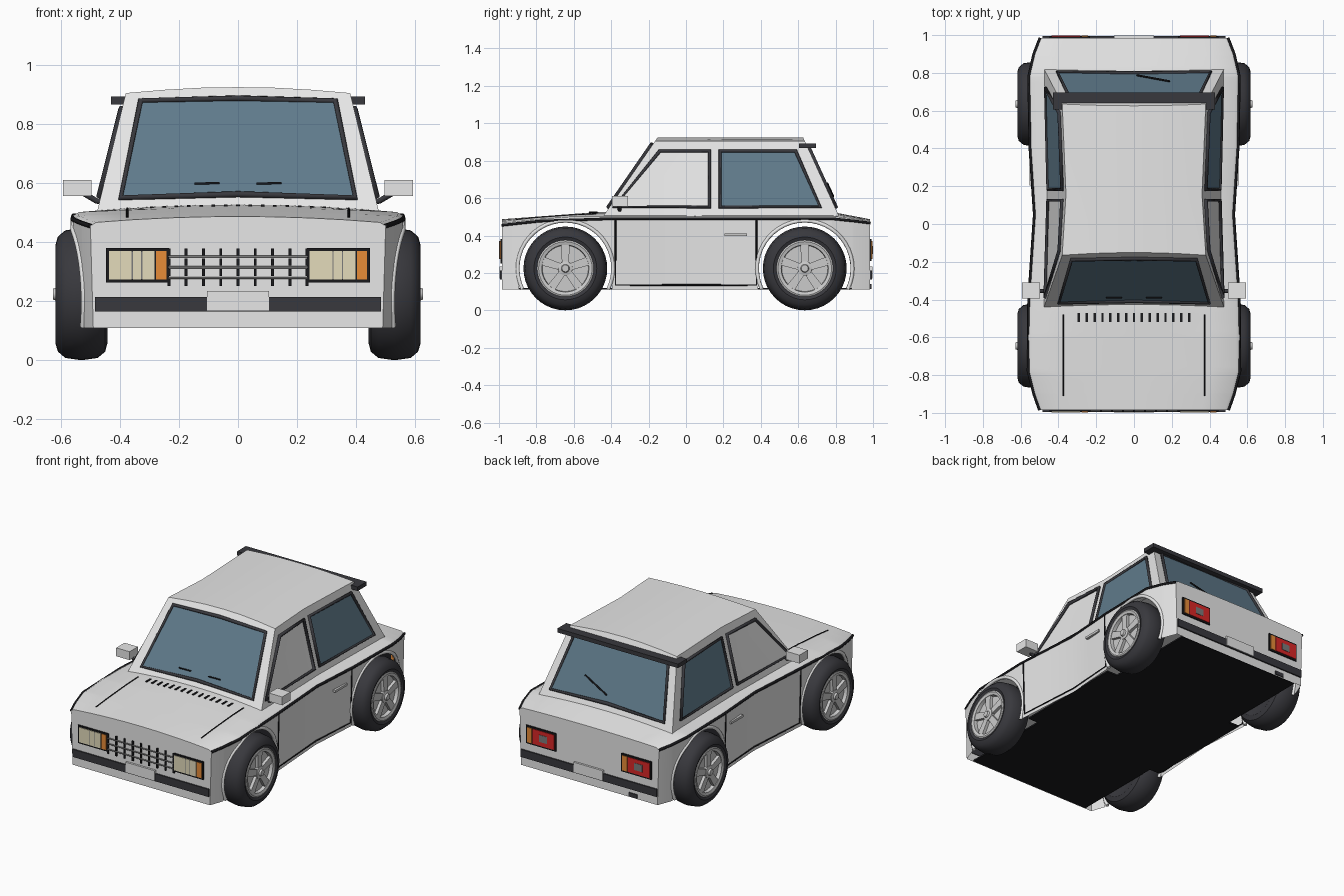
import bpy, bmesh
from math import sin, cos, pi, sqrt

if "Cube" in bpy.data.objects:
    bpy.data.objects.remove(bpy.data.objects["Cube"])


def material(name, r, g, b):
    m = bpy.data.materials.new(name)
    m.use_nodes = True
    m.diffuse_color = (r, g, b, 1)
    m.node_tree.nodes["Principled BSDF"].inputs["Base Color"].default_value = (r, g, b, 1)
    return m


PAINT = material("light grey paint", .8, .8, .8)
TRIM = material("dark trim", .04, .04, .047)
BLACK = material("black", .01, .01, .012)
GLASS = material("blue glass", .117, .197, .26)
CREAM = material("cream lamp", .77, .71, .5)
ORANGE = material("orange lamp", .82, .27, .04)
RED = material("red lamp", .7, .02, .02)
ALLOY = material("alloy", .6, .6, .6)
STEEL = material("dark steel", .2, .2, .2)


# ---- helpers ----
def add(name, data, mat):
    ob = bpy.data.objects.new(name, data)
    bpy.context.collection.objects.link(ob)
    data.materials.append(mat)
    return ob


def mesh(name, verts, faces, mat, smooth=False):
    bm = bmesh.new()
    vs = [bm.verts.new(v) for v in verts]
    for f in faces:
        bm.faces.new([vs[i] for i in f])
    bmesh.ops.recalc_face_normals(bm, faces=bm.faces)
    me = bpy.data.meshes.new(name)
    bm.to_mesh(me)
    bm.free()
    ob = add(name, me, mat)
    if smooth:
        bpy.ops.object.select_all(action='DESELECT')
        ob.select_set(True)
        bpy.context.view_layer.objects.active = ob
        bpy.ops.object.shade_smooth_by_angle(angle=.6)
    return ob


def loft(name, rows, mat, closed=False, caps=False, smooth=True):
    n = len(rows[0])
    verts = [p for row in rows for p in row]
    faces = [(r * n + i, r * n + (i + 1) % n, (r + 1) * n + (i + 1) % n, (r + 1) * n + i)
             for r in range(len(rows) - 1) for i in range(n if closed else n - 1)]
    if caps:
        faces += [tuple(range(n)), tuple(range(len(verts) - n, len(verts)))]
    return mesh(name, verts, faces, mat, smooth)


def box(name, x, y, z, mat):
    low, high = [[(px, py, pz) for px, py in
                  ((x[0], y[0]), (x[1], y[0]), (x[1], y[1]), (x[0], y[1]))] for pz in z]
    return loft(name, [low, high], mat, True, True, False)


def tube(name, points, radius, mat, cyclic=False):
    cu = bpy.data.curves.new(name, 'CURVE')
    cu.dimensions = '3D'
    cu.bevel_depth = radius
    cu.bevel_resolution = 1
    cu.use_fill_caps = True
    sp = cu.splines.new('POLY')
    sp.points.add(len(points) - 1)
    for p, co in zip(sp.points, points):
        p.co = (*co, 1)
    sp.use_cyclic_u = cyclic
    return add(name, cu, mat)


def lathe(name, profile, yc, zc, mat, seg=40):
    rows = [[(x, yc + r * cos(2 * pi * k / seg), zc + r * sin(2 * pi * k / seg))
             for k in range(seg)] for x, r in profile]
    return loft(name, rows, mat, True, True)


def lerp(a, b, t):
    return a + (b - a) * t


def table(t, y):
    for (a, u), (b, v) in zip(t, t[1:]):
        if y <= b:
            return lerp(u, v, (y - a) / (b - a))
    return t[-1][1]


# ---- body shell ----
END, FLOOR, ARCH, AXLES, HUB = .985, .11, .247, (-.645, .635), .224
WIDTH = [(-END, .5), (-.9, .53), (-.78, .56), (-.4, .557), (.05, .527), (.4, .55), (.78, .557), (.9, .53), (END, .497)]
BELT = [(-END, .455), (-.8, .476), (-.6, .49), (.8, .49), (END, .467)]
CROWN = [(-END, .487), (-.45, .527), (.8, .522), (END, .487)]


def side_x(y, z):
    return table(WIDTH, y) - .01 * (table(BELT, y) - z) / .35


def hood_z(x, y):
    edge = table(BELT, y) + .012
    return edge + (table(CROWN, y) - edge) * (1 - (x / (table(WIDTH, y) - .02)) ** 2)


def lower_z(y):
    for yc in AXLES:
        if abs(y - yc) < ARCH + .0005:
            return HUB + sqrt(max(0, ARCH ** 2 - (y - yc) ** 2))
    return FLOOR


stations = [p[0] for p in WIDTH] + [-.6, -.2, .2]
for yc in AXLES:
    stations += [yc + ARCH * cos(k * pi / 20) for k in range(21)] + [yc - ARCH - .002, yc + ARCH + .002]
rows = []
for y in sorted(set(stations)):
    w, zb = table(WIDTH, y), lower_z(y)
    half = [(side_x(y, zb), zb), (w, table(BELT, y))]
    half += [((w - .02) * f, hood_z((w - .02) * f, y)) for f in (1, .75, .5, .25)]
    row = half + [(0, table(CROWN, y))] + [(-x, z) for x, z in reversed(half)]
    rows.append([(x, y, z) for x, z in row])
loft("body_shell", rows, PAINT, caps=True)
box("floor", (-.44, .44), (-END + .005, END - .005), (FLOOR, FLOOR + .01), BLACK)
box("floor_middle", (-.515, .515), (-.375, .365), (FLOOR, FLOOR + .01), BLACK)

# ---- cabin ----
Z0, Z1 = .5, .905
BOTTOM = [(-.445, .478), (.155, .462), (.82, .476)]
TOP = [(-.165, .38), (.155, .36), (.635, .38)]


def end_y(i, z):
    return lerp(BOTTOM[i][0], TOP[i][0], (z - Z0) / (Z1 - Z0))


def cabin_x(y, z):
    t = (z - Z0) / (Z1 - Z0)
    i = 0 if y < .155 else 1
    a, b = end_y(i, z), end_y(i + 1, z)
    return lerp(lerp(BOTTOM[i][1], TOP[i][1], t), lerp(BOTTOM[i + 1][1], TOP[i + 1][1], t), (y - a) / (b - a))


rows = []
for i in range(3):
    xb, xt = BOTTOM[i][1], TOP[i][1]
    half = [(xb, Z0), (xt, Z1), (xt * .66, Z1 + .011), (xt * .33, Z1 + .018)]
    sec = half + [(0, Z1 + .02)] + [(-x, z) for x, z in reversed(half)]
    rows.append([(x, end_y(i, z), z) for x, z in sec])
loft("cabin", rows, PAINT, caps=True)

# ---- windows ----
for name, i, off, xb, xt, zt in (("windshield", 0, -.006, .397, .33, .887), ("rear_window", 2, .006, .405, .335, .875)):
    pts = [(x, end_y(i, z) + off, z) for x, z in ((-xb, .55), (0, .562), (xb, .55), (xt, zt - .008), (0, zt), (-xt, zt - .008))]
    mesh(name, pts, [range(6)], GLASS)
    tube(name + "_frame", pts, .011, TRIM, True)

SIDE_WINDOWS = {"door_window": [(-.385, .553), (.126, .553), (.126, .852), (-.14, .852)],
                "quarter_window": [(.182, .553), (.718, .553), (.586, .852), (.182, .852)]}

# ---- parts on both sides ----
for s, side in ((1, "left"), (-1, "right")):
    for name, outline in SIDE_WINDOWS.items():
        pts = [(s * (cabin_x(y, z) + .005), y, z) for y, z in outline]
        if name == "quarter_window":
            mesh(f"{side}_{name}", pts, [range(4)], GLASS)
        tube(f"{side}_{name}_frame", pts, .011, TRIM, True)

    def on_side(points, out=0):
        return [(s * (side_x(y, z) + out), y, z) for y, z in points]

    tube(f"{side}_belt_line", on_side([(y, table(BELT, y)) for y, w in WIDTH]), .008, BLACK)
    door = [(-.377, .485), (-.377, .135), (.05, .135), (.377, .135), (.377, .485)]
    tube(f"{side}_door_gap", on_side(door), .005, BLACK)
    box(f"{side}_door_handle", sorted((s * .52, s * .552)), (.205, .325), (.397, .412), ALLOY)

    # Mirror on a dark arm
    box(f"{side}_mirror", sorted((s * .497, s * .592)), (-.395, -.31), (.556, .61), PAINT)
    tube(f"{side}_mirror_arm", [(s * .45, -.355, .535), (s * .48, -.355, .54), (s * .53, -.355, .57)], .011, TRIM)

    tube(f"{side}_hood_line", [(s * .375, y, hood_z(.375, y)) for y in (-.91, -.8, -.7, -.6, -.48)], .004, BLACK)

    for yc, end in zip(AXLES, ("front", "rear")):
        name = f"{side}_{end}"
        arc = [(yc + .255 * cos(a), HUB + .255 * sin(a)) for a in [lerp(-.45, pi + .45, k / 28) for k in range(29)]]
        tube(name + "_arch", on_side(arc, -.002), .011, PAINT)

        def ring(part, profile, mat):
            lathe(f"{name}_{part}", [(s * x, r) for x, r in profile], yc, HUB, mat)

        ring("tyre", [(.455, .13), (.442, .165), (.45, .195), (.475, .216), (.53, .224), (.585, .216),
                      (.61, .195), (.618, .168), (.61, .149), (.56, .145)], TRIM)
        ring("rim", [(.59, .152), (.614, .151), (.617, .143), (.612, .126), (.565, .12)], ALLOY)
        ring("rim_back", [(.55, .122), (.568, .122)], STEEL)
        ring("hub", [(.56, .04), (.612, .038), (.616, .022), (.627, .018)], ALLOY)
        for k in range(5):
            a = pi / 2 + k * 2 * pi / 5
            plan = [(.025, -.018), (.135, -.024), (.135, .024), (.025, .018)]
            flat = [(yc + r * cos(a) - q * sin(a), HUB + r * sin(a) + q * cos(a)) for r, q in plan]
            loft(f"{name}_spoke_{k + 1}", [[(s * x, y, z) for y, z in flat] for x in (.565, .609)],
                 ALLOY, True, True, False)

# ---- bumpers, plates and lamps at both ends ----
for d, end in ((-1, "front"), (1, "rear")):
    def panel(part, x0, x1, z0, z1, depth, mat):
        box(f"{end}_{part}", (x0, x1), sorted((d * (END - .004), d * (END + depth))), (z0, z1), mat)

    panel("bumper", -.485, .485, .165, .214, .009, TRIM)
    panel("plate", -.105, .105, .169, .234, .013, PAINT)
    for c in (-.34, .34):
        panel("lamp_frame", c - .107, c + .107, .264, .38, .008, BLACK)
        panel("lamp", c - .097, c + .058, .274, .37, .012, CREAM if d < 0 else RED)
        panel("turn_lamp", c + .063, c + .097, .274, .37, .012, ORANGE)
        if d < 0:
            for off in (-.02, .012):
                panel("lamp_rib", c + off, c + off + .004, .274, .37, .014, STEEL)
        else:
            panel("reverse_lamp", c - .047, c + .01, .3, .345, .014, STEEL)

# ---- grille ----
for z in (.351, .315, .279):
    tube("grille_bar", [(-.235, -END - .005, z), (.235, -END - .005, z)], .004, STEEL)
for k in range(-4, 5):
    for z in (.367, .333, .297, .263):
        box("grille_slat", (k * .0585 - .005, k * .0585 + .005), (-END - .008, -END + .004), (z - .012, z + .012), BLACK)

# ---- hood vents, wipers, spoiler, exhaust ----
for k in range(-7, 8):
    x = k * .0417
    z = hood_z(x, -.495)
    box("hood_vent", (x - .006, x + .006), (-.518, -.472), (z - .004, z + .004), BLACK)
for c in (-.105, .105):
    tube("front_wiper", [(c + dx, end_y(0, z) - .014, z) for dx, z in ((-.042, .599), (.042, .6))], .004, BLACK)
tube("rear_wiper", [(x, end_y(2, z) + .018, z) for x, z in ((.015, .61), (.19, .68))], .005, BLACK)
box("spoiler", (-.43, .43), (.605, .695), (.867, .893), TRIM)
box("exhaust", (-.345, -.285), (.9, END + .006), (.115, .14), TRIM)
